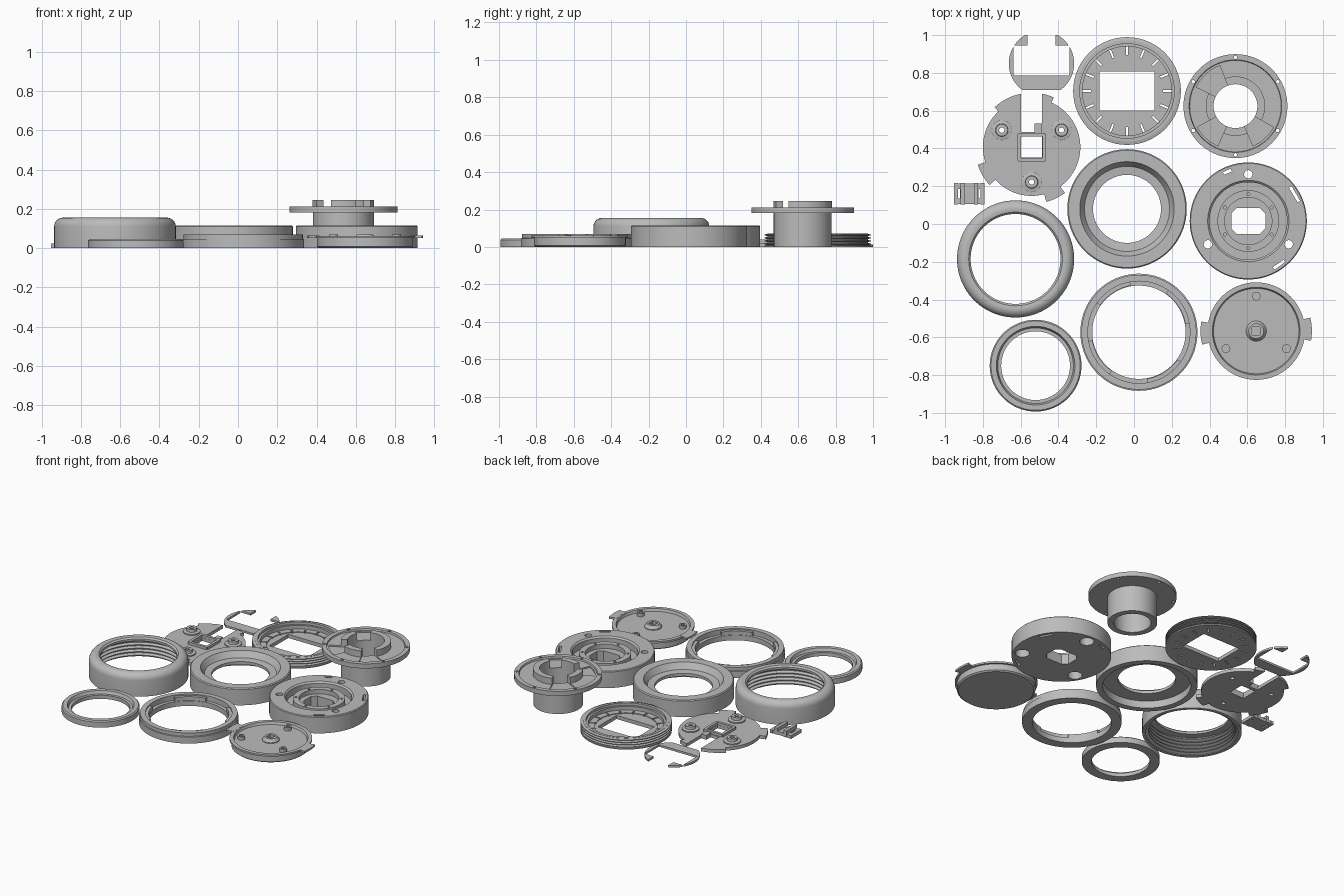
import bpy, bmesh, math
from math import cos, sin, radians, pi

cube = bpy.data.objects.get("Cube")
if cube:
    bpy.data.objects.remove(cube, do_unlink=True)

grey = bpy.data.materials.new("plain grey")
grey.use_nodes = True
COLOR = (0.5, 0.5, 0.5, 1)
grey.diffuse_color = COLOR
grey.node_tree.nodes["Principled BSDF"].inputs["Base Color"].default_value = COLOR


def make(name, bm):
    bmesh.ops.recalc_face_normals(bm, faces=bm.faces)
    mesh = bpy.data.meshes.new(name)
    bm.to_mesh(mesh)
    bm.free()
    mesh.materials.append(grey)
    ob = bpy.data.objects.new(name, mesh)
    bpy.context.collection.objects.link(ob)
    return ob


def lathe(name, c, profile, n=96):
    """Revolve a closed (radius, height) outline about a vertical axis at c."""
    bm = bmesh.new()
    rings = [[bm.verts.new((c[0] + r * cos(2 * pi * i / n), c[1] + r * sin(2 * pi * i / n), z))
              for i in range(n)] for r, z in profile]
    for a, b in zip(rings, rings[1:] + rings[:1]):
        for i in range(n):
            j = (i + 1) % n
            bm.faces.new((a[i], a[j], b[j], b[i]))
    return make(name, bm)


def prism(name, points, z0, z1):
    bm = bmesh.new()
    face = bm.faces.new([bm.verts.new((x, y, z0)) for x, y in points])
    out = bmesh.ops.extrude_face_region(bm, geom=[face])["geom"]
    bmesh.ops.translate(bm, verts=[v for v in out if isinstance(v, bmesh.types.BMVert)],
                        vec=(0, 0, z1 - z0))
    return make(name, bm)


def polar(c, r, deg):
    return (c[0] + r * cos(radians(deg)), c[1] + r * sin(radians(deg)))


def arc(c, r, a0, a1):
    n = max(2, int(abs(a1 - a0) / 3.75))
    return [polar(c, r, a0 + (a1 - a0) * i / n) for i in range(n + 1)]


def sector(name, c, r0, r1, a0, a1, z0, z1):
    return prism(name, arc(c, r1, a0, a1) + arc(c, r0, a1, a0), z0, z1)


def disc(name, c, r, z0, z1):
    return prism(name, arc(c, r, 0, 360)[:-1], z0, z1)


def box(name, c, w, d, z0, z1, turn=0):
    t = radians(turn)
    pts = [(sx * w / 2, sy * d / 2) for sx, sy in ((-1, -1), (1, -1), (1, 1), (-1, 1))]
    return prism(name, [(c[0] + x * cos(t) - y * sin(t), c[1] + x * sin(t) + y * cos(t))
                        for x, y in pts], z0, z1)


def tube(name, c, r0, r1, z0, z1, n=32):
    return lathe(name, c, [(r0, z0), (r1, z0), (r1, z1), (r0, z1)], n)


def cut(ob, *cutters):
    for cutter in cutters:
        mod = ob.modifiers.new("cut", 'BOOLEAN')
        mod.operation, mod.solver, mod.object = 'DIFFERENCE', 'EXACT', cutter
        bpy.context.view_layer.objects.active = ob
        bpy.ops.object.modifier_apply(modifier=mod.name)
        bpy.data.objects.remove(cutter, do_unlink=True)


# Threaded slotted ring with rectangular window
c = (-0.037, 0.704)
threads = []
for i in range(4):
    z = 0.01 + i * 0.016
    threads += [(0.268, z), (0.285, z + 0.004), (0.285, z + 0.008), (0.268, z + 0.012)]
ring = lathe("slotted_threaded_ring", c, [(0.1, 0), (0.285, 0), (0.285, 0.008)] + threads +
             [(0.268, 0.072), (0.25, 0.072), (0.25, 0.055), (0.236, 0.055), (0.236, 0.03),
              (0.195, 0.03), (0.195, 0.025), (0.1, 0.025)])
cut(ring, *[box("slot", polar(c, 0.213, a * 22.5), 0.045, 0.01, -0.1, 0.2, a * 22.5)
            for a in range(16)])
window = disc("window_plate", c, 0.19, 0.002, 0.024)
cut(window, box("opening", c, 0.29, 0.205, -0.1, 0.2))
cut(ring, box("opening", c, 0.29, 0.205, -0.1, 0.2))

# Flanged hub with a tube below and three raised wall segments
c = (0.537, 0.624)
hub = lathe("flanged_hub", c, [(0.116, 0), (0.155, 0), (0.155, 0.18), (0.275, 0.18), (0.275, 0.212),
                               (0.245, 0.212), (0.242, 0.202), (0.116, 0.202)])
GAPS = ((111, 154), (209, 246), (294, 331))
for a0, a1 in GAPS:
    cut(hub, sector("recess", c, 0.1, 0.23, a0, a1, 0.193, 0.3))
cut(hub, *[disc("screw_hole", polar(c, 0.258, 30 + 60 * k), 0.009, 0.1, 0.3) for k in range(6)])
for k, (a0, a1) in enumerate(((154, 209), (246, 294), (331, 471))):
    sector(f"hub_wall_{k}", c, 0.116, 0.157, a0, a1, 0.2, 0.245)

# Socket plate with bayonet tabs, bosses and a wire slot
c = (-0.542, 0.407)
plate = disc("socket_plate", c, 0.258, 0, 0.022)
tabs = [sector(f"socket_tab_{k}", c, 0.2, r, a0, a1, 0, 0.022)
        for k, (a0, a1, r) in enumerate(((66, 133, 0.288), (198, 222, 0.3), (285, 306, 0.3)))]
for part in (plate, tabs[0]):
    cut(part, box("wire_slot", (c[0], c[1] + 0.23), 0.11, 0.3, -0.1, 0.2))
cut(plate, box("centre_hole", c, 0.112, 0.112, -0.1, 0.2))
for k in range(4):
    box(f"socket_hole_rim_{k}", polar(c, 0.066, 90 * k), 0.018, 0.14, 0, 0.04, 90 * k)
for k, p in enumerate(((-0.158, 0.09), (0.158, 0.09), (0, -0.185))):
    p = (c[0] + p[0], c[1] + p[1])
    cut(plate, disc("boss_hole", p, 0.014, -0.1, 0.2))
    lathe(f"socket_boss_{k}", p, [(0.014, 0), (0.054, 0), (0.054, 0.03), (0.034, 0.034),
                                  (0.032, 0.052), (0.014, 0.052)], 32)
box("wire_guide", (c[0] + 0.035, c[1] + 0.1), 0.04, 0.05, 0, 0.03)

# Open spring clip
c = (-0.49, 0.85)
clip = disc("spring_clip", c, 0.173, 0, 0.014)
cut(clip, box("lower_trim", (c[0], c[1] - 0.24), 0.5, 0.2, -0.1, 0.1),
    box("upper_trim", (c[0], c[1] + 0.25), 0.5, 0.2, -0.1, 0.1),
    box("inside", (c[0], c[1] + 0.015), 0.295, 0.16, -0.1, 0.1),
    box("mouth", (c[0], c[1] + 0.15), 0.15, 0.3, -0.1, 0.1))

# Small connector block
c = (-0.872, 0.16)
box("connector_base", c, 0.1, 0.1, 0, 0.02)
for s in (-1, 1):
    box(f"connector_bar_{s}", (c[0], c[1] + s * 0.04), 0.16, 0.028, 0, 0.022)
    box(f"connector_fin_{s}", (c[0] + s * 0.035, c[1]), 0.022, 0.116, 0, 0.045)
    box(f"connector_foot_{s}", (c[0] + s * 0.07, c[1]), 0.022, 0.116, 0, 0.022)

# Rounded collar with inner threads
c = (-0.627, -0.185)
inner = []
for i in range(5):
    z = 0.12 - i * 0.024
    inner += [(0.288, z), (0.27, z - 0.008), (0.27, z - 0.012), (0.288, z - 0.02)]
shoulder = [(0.265 + 0.045 * cos(radians(a)), 0.11 + 0.045 * sin(radians(a)))
            for a in range(0, 91, 15)]
lathe("threaded_collar", c, [(0.288, 0), (0.31, 0)] + shoulder +
      [(0.248, 0.152), (0.238, 0.142), (0.238, 0.128), (0.288, 0.128)] + inner)

# Small trim ring
lathe("trim_ring", (-0.521, -0.75), [(0.182, 0), (0.243, 0), (0.243, 0.038), (0.236, 0.045),
                                     (0.208, 0.045), (0.2, 0.025), (0.182, 0.025)])

# Central ring with sloped top
lathe("sloped_ring", (-0.037, 0.08), [(0.275, 0), (0.316, 0), (0.316, 0.109), (0.31, 0.115),
                                      (0.25, 0.115), (0.225, 0.075), (0.18, 0.07),
                                      (0.18, 0.05), (0.275, 0.05)])

# Bayonet ring with inner lugs
c = (0.026, -0.573)
lathe("bayonet_ring", c, [(0.247, 0), (0.31, 0), (0.31, 0.045), (0.304, 0.047), (0.304, 0.07),
                          (0.27, 0.07), (0.27, 0.035), (0.247, 0.035)])
for k, a in enumerate((10, 100, 190, 280)):
    sector(f"bayonet_lug_{k}", c, 0.25, 0.275, a, a + 45, 0.03, 0.062)

# Mounting base with grooved top
c = (0.605, 0.016)
base = lathe("mounting_base", c, [(0.05, 0), (0.31, 0), (0.31, 0.11), (0.305, 0.115), (0.215, 0.115),
                                  (0.205, 0.105), (0.205, 0.06), (0.163, 0.06), (0.163, 0.1),
                                  (0.125, 0.1), (0.125, 0.07), (0.05, 0.07)])
opening = prism("key_opening", [(c[0] + x, c[1] + y) for x, y in
                ((-0.09, -0.04), (-0.06, -0.07), (0.06, -0.07), (0.09, -0.04),
                 (0.09, 0.04), (0.06, 0.07), (-0.06, 0.07), (-0.09, 0.04))], -0.1, 0.2)
cut(base, opening)
for a in (90, 210, 330):
    cut(base, disc("mount_hole", polar(c, 0.247, a), 0.022, -0.1, 0.2),
        disc("screw_pocket", polar(c, 0.247, a), 0.045, -0.1, 0.06))
for a, w in ((30, 0.09), (113, 0.045), (305, 0.07)):
    cut(base, box("slot", polar(c, 0.283, a), 0.016, w, -0.1, 0.2, a))
cut(base, *[disc("pin_hole", polar(c, 0.143, 30 + 60 * k), 0.008, 0.08, 0.2) for k in range(6)])

# Locking cap with side tabs, pegs and a square socket
c = (0.647, -0.567)
lathe("locking_cap", c, [(0.001, 0), (0.235, 0), (0.245, 0.008), (0.245, 0.05), (0.258, 0.05),
                         (0.258, 0.062), (0.232, 0.062), (0.226, 0.045), (0.001, 0.045)])
for k, a in enumerate((0, 180)):
    sector(f"cap_tab_{k}", c, 0.24, 0.295, a - 10, a + 14, 0.05, 0.063)
for k, a in enumerate((90, 210, 330)):
    lathe(f"cap_peg_{k}", polar(c, 0.185, a), [(0.012, 0.04), (0.023, 0.04), (0.023, 0.068),
                                               (0.012, 0.068)], 24)
    disc(f"cap_peg_core_{k}", polar(c, 0.185, a), 0.012, 0.04, 0.062)
lathe("cap_flare", c, [(0.035, 0.04), (0.054, 0.04), (0.054, 0.05), (0.04, 0.07), (0.035, 0.07)], 32)
boss = disc("cap_socket", c, 0.036, 0.04, 0.07)
cut(boss, box("square_hole", c, 0.042, 0.042, 0.05, 0.2))

# Smooth curved walls while keeping crisp edges
bpy.ops.object.select_all(action='DESELECT')
for ob in bpy.context.scene.objects:
    if ob.type == 'MESH':
        ob.select_set(True)
        bpy.context.view_layer.objects.active = ob
bpy.ops.object.shade_smooth_by_angle(angle=radians(30))
